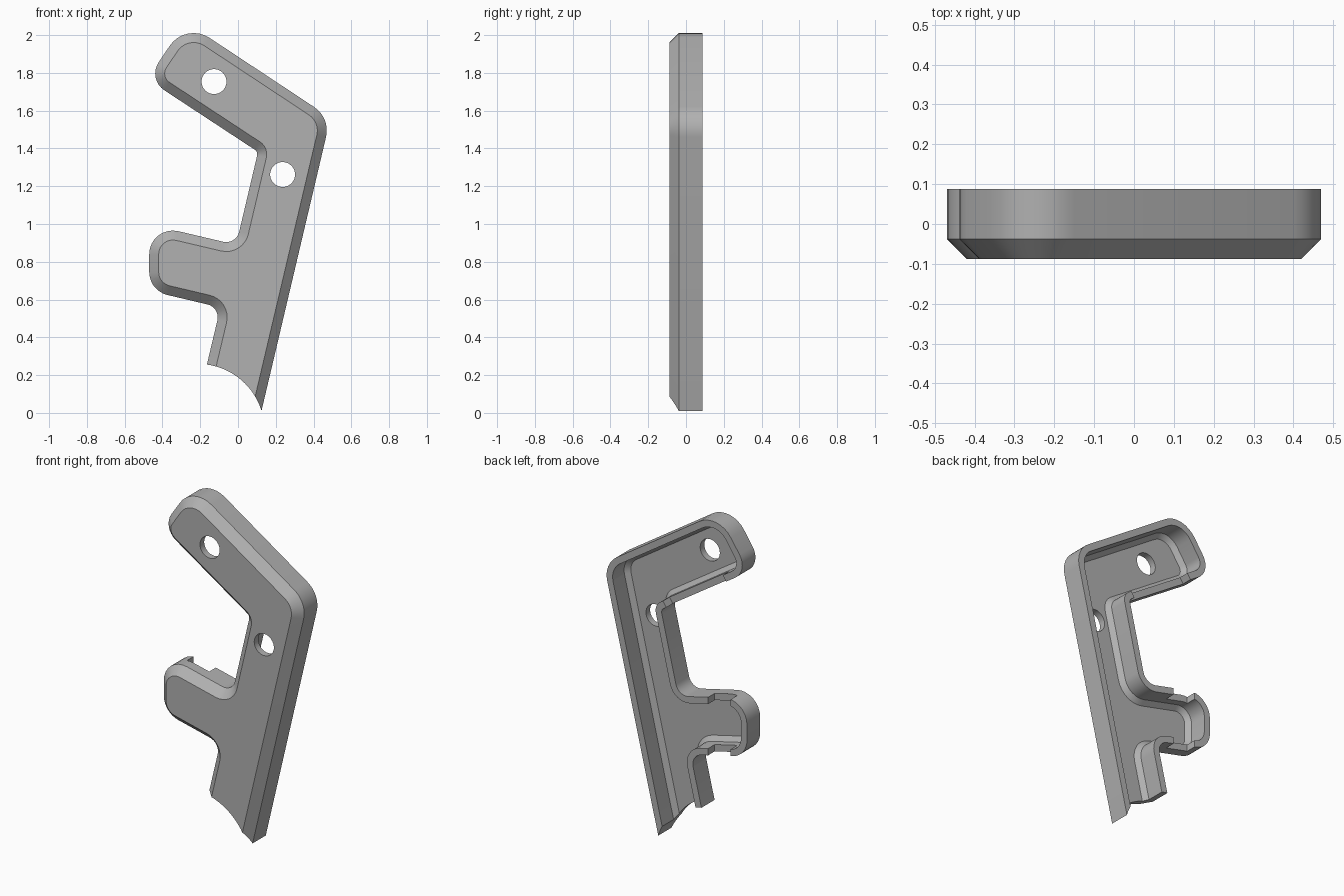
import bpy, bmesh, math
from mathutils import Vector, Matrix

cube = bpy.data.objects.get("Cube")
if cube:
    bpy.data.objects.remove(cube, do_unlink=True)

grey = bpy.data.materials.new("mid grey")
grey.use_nodes = True
grey.diffuse_color = (0.44, 0.44, 0.44, 1)
grey.node_tree.nodes["Principled BSDF"].inputs["Base Color"].default_value = (0.44, 0.44, 0.44, 1)

BACK, SHOULDER, FRONT = 0.088, -0.038, -0.088
WALL, CHAMFER = 0.04, 0.05

# Sharp outline corners, counter-clockwise in x, z, with corner radius
OUTLINE = [
    (0.063, -0.25, 0), (0.490, 1.562, 0.15), (-0.277, 2.069, 0.152),
    (-0.480, 1.767, 0.106), (0.106, 1.382, 0.03), (-0.010, 0.890, 0.07),
    (-0.470, 0.998, 0.125), (-0.470, 0.647, 0.125), (-0.093, 0.558, 0.07),
    (-0.285, -0.25, 0),
]


def ring(inset, steps=8):
    """Outline moved inward by inset, with every corner rounded."""
    pts = [Vector(p[:2]) for p in OUTLINE]
    loop = []
    for i, p in enumerate(pts):
        a = (p - pts[i - 1]).normalized()
        b = (pts[(i + 1) % len(pts)] - p).normalized()
        turn = math.atan2(a.x * b.y - a.y * b.x, a.dot(b))
        na, nb = Vector((-a.y, a.x)), Vector((-b.y, b.x))
        bisector = (na + nb) / (1 + na.dot(nb))
        corner = p + bisector * inset
        r = OUTLINE[i][2]
        if r == 0:
            loop.append(corner)
            continue
        side = 1 if turn > 0 else -1
        r = max(r - side * inset, 0.01)
        centre = corner + bisector * r * side
        start = na * -r * side
        for k in range(steps + 1):
            loop.append(centre + Matrix.Rotation(turn * k / steps, 2) @ start)
    return loop


def finish(bm, name):
    bmesh.ops.recalc_face_normals(bm, faces=bm.faces)
    mesh = bpy.data.meshes.new(name)
    bm.to_mesh(mesh)
    bm.free()
    mesh.materials.append(grey)
    obj = bpy.data.objects.new(name, mesh)
    bpy.context.collection.objects.link(obj)
    return obj


def cut(target, cutter):
    cutter.hide_render = True
    bpy.context.view_layer.objects.active = target
    mod = target.modifiers.new("cut", 'BOOLEAN')
    mod.operation, mod.solver, mod.object = 'DIFFERENCE', 'EXACT', cutter
    bpy.ops.object.modifier_apply(modifier=mod.name)
    bpy.data.objects.remove(cutter, do_unlink=True)


def round_cutter(x, z, radius, segments):
    bm = bmesh.new()
    bmesh.ops.create_cone(bm, cap_ends=True, segments=segments, radius1=radius, radius2=radius,
                          depth=1, matrix=Matrix.Translation((x, 0, z)) @ Matrix.Rotation(math.pi / 2, 4, 'X'))
    return finish(bm, "round_cutter")


def notch_cutter(x, z, length, height, angle=0):
    bm = bmesh.new()
    place = Matrix.Translation((x, 0.125, z)) @ Matrix.Rotation(angle, 4, 'Y')
    bmesh.ops.create_cube(bm, size=1, matrix=place @ Matrix.Diagonal((length, 0.2, height, 1)))
    return finish(bm, "notch_cutter")


# Hollow bracket: outer skin, then inner skin, joined at the back rim
floor_inset = CHAMFER + 0.414 * WALL
layers = [(CHAMFER, FRONT), (0, SHOULDER), (0, BACK), (WALL, BACK),
          (WALL, FRONT + floor_inset), (floor_inset, FRONT + WALL)]
bm = bmesh.new()
rings = [[bm.verts.new((p.x, y, p.y)) for p in ring(inset)] for inset, y in layers]
for low, high in zip(rings, rings[1:]):
    for i in range(len(low)):
        j = (i + 1) % len(low)
        bm.faces.new((low[i], low[j], high[j], high[i]))
bm.faces.new(rings[0])
bm.faces.new(rings[-1])
bracket = finish(bm, "hollow_bracket")

# Curved lower end, screw holes, and notches in the side walls
cut(bracket, round_cutter(-0.212, -0.093, 0.352, 96))
for x, z in ((-0.127, 1.754), (0.236, 1.262)):
    cut(bracket, round_cutter(x, z, 0.066, 32))
cut(bracket, notch_cutter(-0.285, 0.78, 0.15, 0.6))
cut(bracket, notch_cutter(-0.13, 1.537, 0.48, 0.14, math.radians(33.3)))

bpy.ops.object.select_all(action='DESELECT')
bracket.select_set(True)
bpy.context.view_layer.objects.active = bracket
bpy.ops.object.shade_smooth_by_angle(angle=math.radians(25))
